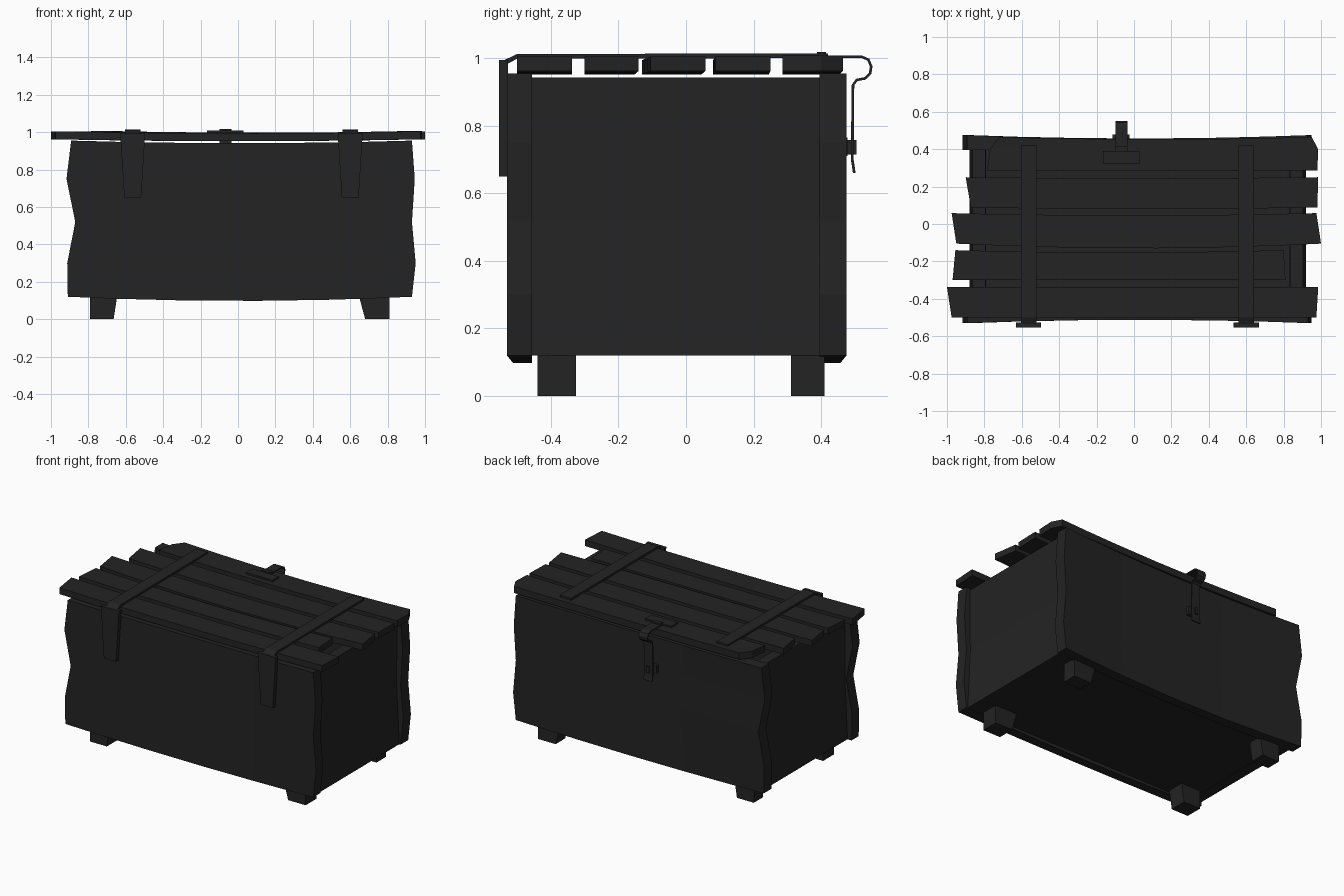
import bpy, bmesh

if "Cube" in bpy.data.objects:
    bpy.data.objects.remove(bpy.data.objects["Cube"])

mat = bpy.data.materials.new("charcoal")
mat.diffuse_color = (0.017, 0.017, 0.017, 1)
mat.use_nodes = True
mat.node_tree.nodes["Principled BSDF"].inputs["Base Color"].default_value = mat.diffuse_color


def lerp(a, b, t):
    return a + (b - a) * t


def slab(name, us, vs, f):
    """Closed board: f(u, v, w) maps grid values and side w (0 or 1) to a point."""
    bm = bmesh.new()
    g = [[[bm.verts.new(f(u, v, w)) for v in vs] for u in us] for w in (0, 1)]
    n, m = len(us), len(vs)
    for w in (0, 1):
        for i in range(n - 1):
            for j in range(m - 1):
                bm.faces.new((g[w][i][j], g[w][i + 1][j], g[w][i + 1][j + 1], g[w][i][j + 1]))
    for i in range(n - 1):
        for j in (0, m - 1):
            bm.faces.new((g[0][i][j], g[0][i + 1][j], g[1][i + 1][j], g[1][i][j]))
    for j in range(m - 1):
        for i in (0, n - 1):
            bm.faces.new((g[0][i][j], g[0][i][j + 1], g[1][i][j + 1], g[1][i][j]))
    bmesh.ops.recalc_face_normals(bm, faces=bm.faces)
    me = bpy.data.meshes.new(name)
    bm.to_mesh(me)
    bm.free()
    me.materials.append(mat)
    ob = bpy.data.objects.new(name, me)
    bpy.context.collection.objects.link(ob)
    return ob


def box(name, x, y, z):
    return slab(name, (0, 1), (0, 1), lambda u, v, w: (x[u], y[v], z[w]))


def ribbon(name, path, x0, x1, t):
    """Strip of thickness t following a (y, z) path."""
    def f(i, v, w):
        a, b = path[max(i - 1, 0)], path[min(i + 1, len(path) - 1)]
        dy, dz = b[0] - a[0], b[1] - a[1]
        k = (w - 0.5) * t / (dy * dy + dz * dz) ** 0.5
        return (lerp(x0, x1, v), path[i][0] - dz * k, path[i][1] + dy * k)
    return slab(name, range(len(path)), (0, 1), f)


# Wavy front and back boards: (z, left x, right x) rows, bowed inwards mid-way
ROWS = [(0.12, -0.91, 0.93), (0.30, -0.913, 0.95), (0.52, -0.87, 0.93),
        (0.75, -0.917, 0.945), (0.955, -0.892, 0.93)]
COLS = (0, 0.14, 0.33, 0.55, 0.75, 0.88, 1)


def wall(name, outer, inner, bow):
    def f(u, j, w):
        z, l, r = ROWS[j]
        sag = 4 * u * (1 - u)
        if j == 0:
            z -= 0.022 * sag
        elif j == 4:
            z -= 0.014 * sag
        return (lerp(l, r, u), inner if w else outer + bow * sag, z)
    slab(name, COLS, range(5), f)


wall("front_board", -0.53, -0.455, 0.018)
wall("back_board", 0.475, 0.395, -0.018)

# End boards, slightly waisted
END = [(0.12, 0.90), (0.52, 0.88), (0.942, 0.883)]
for name, s in (("left_end", -1), ("right_end", 1)):
    slab(name, (-0.456, 0.396), range(3),
         lambda y, j, w: (0.02 + s * (END[j][1] - 0.07 * w), y, END[j][0]))

# Floor
box("floor", (-0.86, 0.90), (-0.46, 0.40), (0.122, 0.17))

# Tapered feet: outer side straight, inner side slanted
for side, xo, xb, xt in (("left", -0.79, -0.665, -0.645), ("right", 0.81, 0.68, 0.645)):
    for end, ys in (("front", (-0.44, -0.325)), ("back", (0.31, 0.41))):
        slab(f"{end}_{side}_foot", (0, 1), ys,
             lambda u, y, w: (xo if u == 0 else (xt if w else xb), y, 0.13 * w))

# Lid planks: near edge (x0, x1, y, bow), far edge (x0, x1, y, bow)
PLANKS = [
    ((-0.975, 0.975, -0.50, 0.0), (-1.0, 0.985, -0.337, 0.0)),
    ((-0.97, 0.81, -0.30, 0.0), (-0.955, 0.80, -0.14, -0.012)),
    ((-0.95, 1.0, -0.105, -0.025), (-0.975, 0.975, 0.058, -0.012)),
    ((-0.872, 0.98, 0.088, -0.008), (-0.90, 0.985, 0.25, -0.005)),
]
for n, (a, b) in enumerate(PLANKS, 1):
    def plank(u, v, w):
        sag = 4 * u * (1 - u)
        x = lerp(lerp(a[0], a[1], u), lerp(b[0], b[1], u), v)
        y = lerp(a[2] + a[3] * sag, b[2] + b[3] * sag, v)
        return (x, y, 0.962 + 0.042 * w - 0.010 * sag)
    slab(f"lid_plank_{n}", COLS, (0, 1), plank)

# Rear plank with clipped corners
REAR = [(-0.785, 0.98, 0.285), (-0.77, 0.985, 0.40), (-0.72, 0.95, 0.465)]


def rear(u, j, w):
    l, r, y = REAR[j]
    sag = 4 * u * (1 - u)
    return (lerp(l, r, u), y - 0.012 * sag * (j == 2), 0.962 + 0.045 * w - 0.010 * sag)


slab("lid_plank_5", COLS, range(3), rear)

# Hinge straps over the lid with tapered tails down the front
for side, c in (("left", -0.563), ("right", 0.60)):
    ribbon(f"{side}_lid_strap", [(-0.54, 0.985), (-0.50, 1.005), (0.42, 1.007)],
           c - 0.042, c + 0.042, 0.014)
    slab(f"{side}_strap_tail", (-1, 1), (0.65, 0.995),
         lambda u, z, w: (c + u * lerp(0.045, 0.067, (z - 0.65) / 0.345), -0.553 + 0.026 * w, z))

# Hasp: lid plate, knuckle, bent tongue, and staple on the back board
box("hasp_plate", (-0.165, 0.03), (0.322, 0.39), (0.99, 1.009))
box("hasp_knuckle", (-0.10, -0.035), (0.388, 0.415), (0.995, 1.018))
ribbon("hasp_tongue", [(0.40, 1.004), (0.52, 1.004), (0.54, 0.995), (0.548, 0.975),
                       (0.545, 0.955), (0.53, 0.94), (0.505, 0.935), (0.494, 0.92),
                       (0.492, 0.70), (0.498, 0.66)], -0.10, -0.035, 0.008)
box("staple_plate", (-0.115, -0.025), (0.45, 0.478), (0.71, 0.765))
box("staple_pin", (-0.078, -0.058), (0.47, 0.505), (0.715, 0.758))
